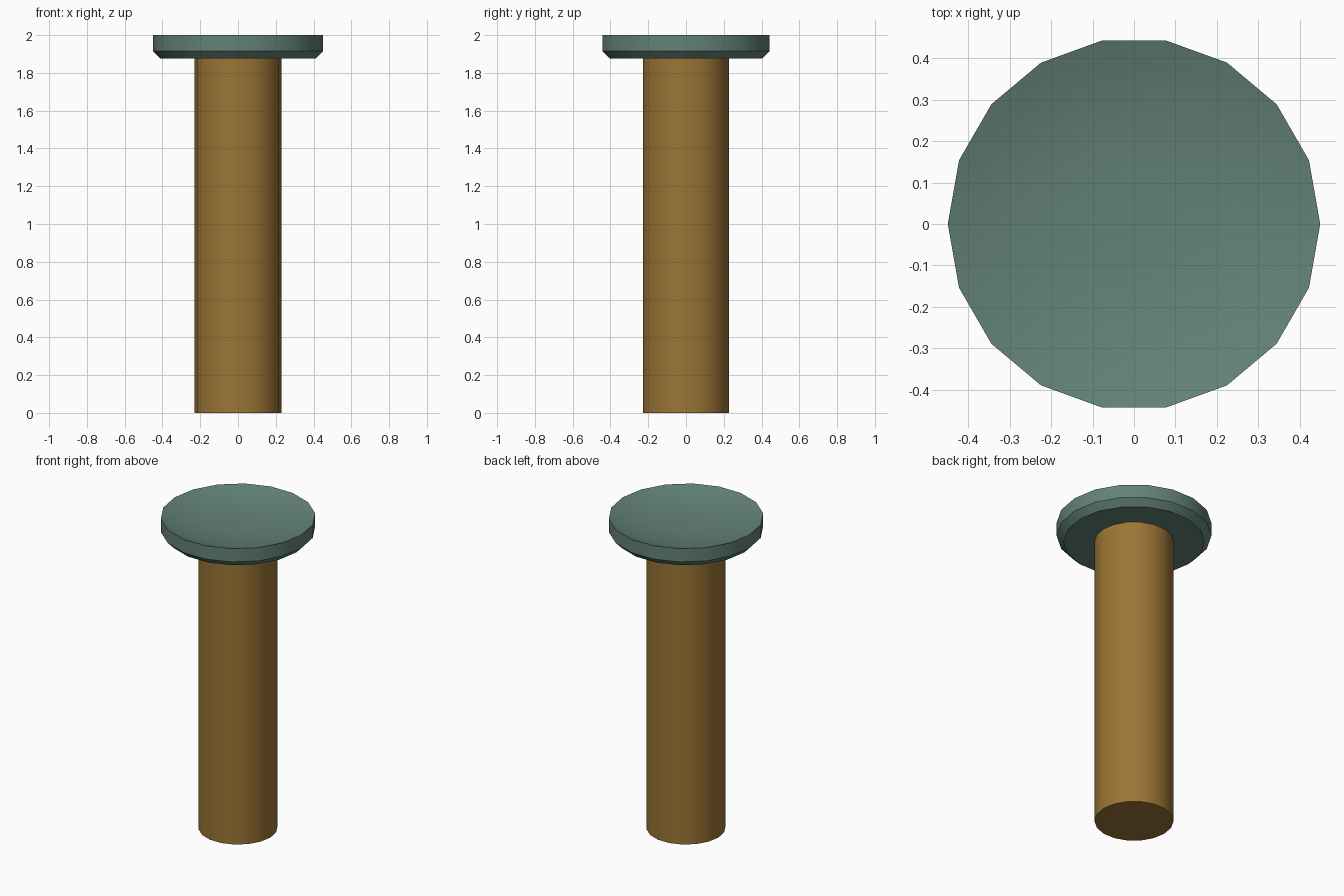
import bpy, bmesh
from math import cos, sin, tau, radians

if "Cube" in bpy.data.objects:
    bpy.data.objects.remove(bpy.data.objects["Cube"])

SIDES = 18


def lathe(name, profile, color):
    """Revolve (radius, z) points from bottom to top and cap both ends."""
    bm = bmesh.new()
    rings = [[bm.verts.new((r * cos(tau * i / SIDES), r * sin(tau * i / SIDES), z))
              for i in range(SIDES)] for r, z in profile]
    for a, b in zip(rings, rings[1:]):
        for i in range(SIDES):
            j = (i + 1) % SIDES
            bm.faces.new((a[i], a[j], b[j], b[i]))
    bm.faces.new(rings[0][::-1])
    bm.faces.new(rings[-1])
    mesh = bpy.data.meshes.new(name)
    bm.to_mesh(mesh)
    bm.free()
    obj = bpy.data.objects.new(name, mesh)
    bpy.context.collection.objects.link(obj)
    mat = bpy.data.materials.new(name + "_color")
    mat.diffuse_color = color
    mat.use_nodes = True
    mat.node_tree.nodes["Principled BSDF"].inputs["Base Color"].default_value = mat.diffuse_color
    mesh.materials.append(mat)
    bpy.ops.object.select_all(action='DESELECT')
    obj.select_set(True)
    bpy.context.view_layer.objects.active = obj
    bpy.ops.object.shade_smooth_by_angle(angle=radians(30))
    return obj


# Round post
lathe("post", [(0.23, 0), (0.23, 1.88)], (0.33, 0.18, 0.035, 1))

# Seat disc: chamfered underside, rim and shallow dished top
lathe("seat", [(0.41, 1.875), (0.45, 1.915), (0.45, 2.0),
               (0.39, 1.98), (0.30, 1.96), (0.20, 1.945), (0.10, 1.94)],
      (0.125, 0.225, 0.185, 1))
